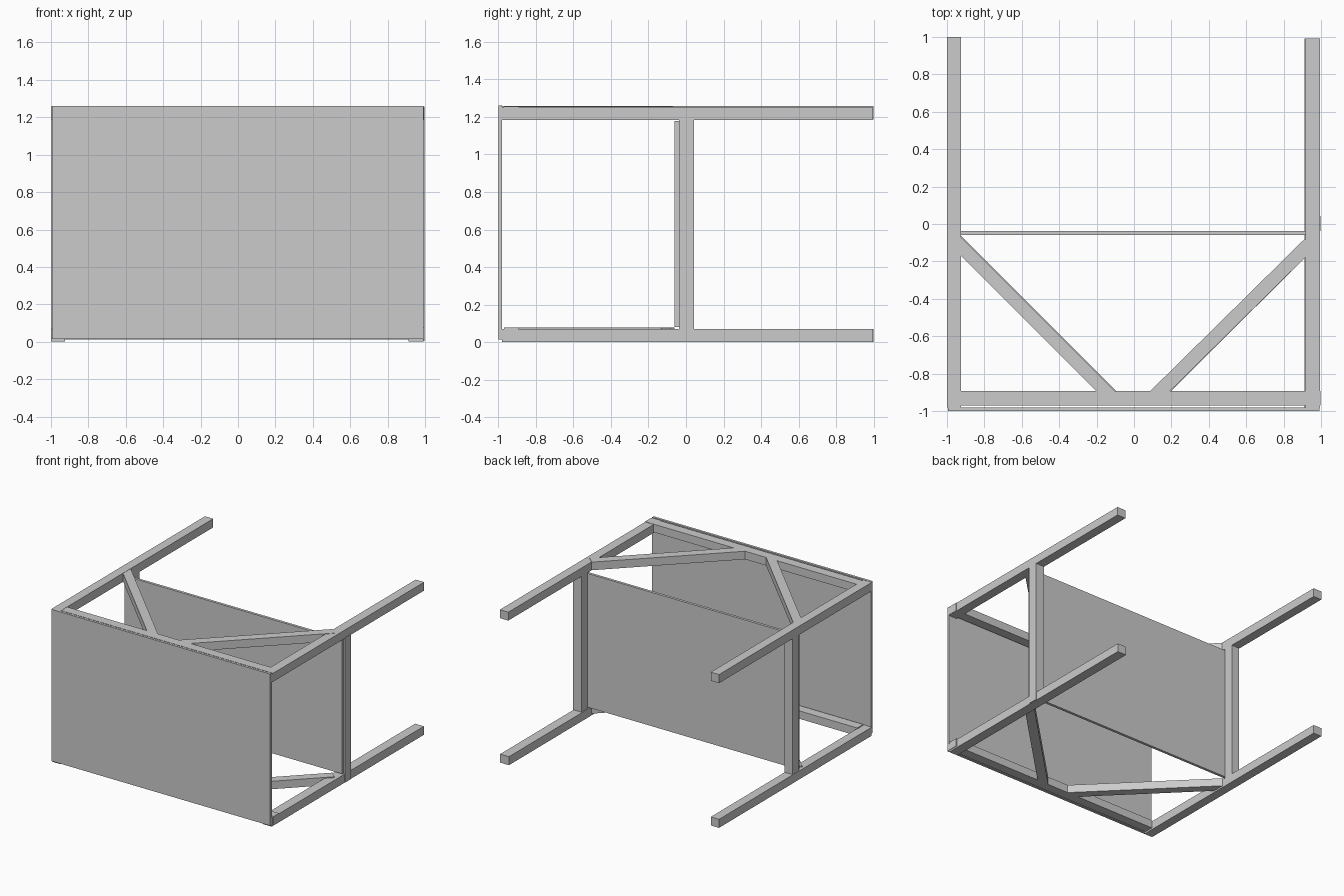
import bpy, bmesh

if "Cube" in bpy.data.objects:
    bpy.data.objects.remove(bpy.data.objects["Cube"])


def prism(name, outline, z0, z1):
    """Extrude an xy outline (counter-clockwise) from z0 to z1."""
    bm = bmesh.new()
    face = bm.faces.new([bm.verts.new((x, y, z0)) for x, y in outline])
    ext = bmesh.ops.extrude_face_region(bm, geom=[face])["geom"]
    verts = [g for g in ext if isinstance(g, bmesh.types.BMVert)]
    bmesh.ops.translate(bm, verts=verts, vec=(0, 0, z1 - z0))
    bmesh.ops.recalc_face_normals(bm, faces=bm.faces)
    mesh = bpy.data.meshes.new(name)
    bm.to_mesh(mesh)
    bm.free()
    obj = bpy.data.objects.new(name, mesh)
    bpy.context.collection.objects.link(obj)
    return obj


def box(name, x0, x1, y0, y1, z0, z1):
    return prism(name, [(x0, y0), (x1, y0), (x1, y1), (x0, y1)], z0, z1)


# Table top standing upright at the front
box("table_top", -0.995, 0.993, -1.0, -0.98, 0.015, 1.26)

# Shelf panel between the cross posts
box("shelf", -0.99, 0.985, -0.06, -0.038, 0.08, 1.178)

# Four long legs, lying along y
box("left_lower_leg", -1.0, -0.925, -0.98, 1.0, 0.0, 0.07)
box("right_lower_leg", 0.912, 0.992, -0.98, 0.993, 0.0, 0.07)
box("left_upper_leg", -1.0, -0.925, -0.98, 1.0, 1.187, 1.258)
box("right_upper_leg", 0.918, 0.995, -0.98, 0.993, 1.185, 1.254)

# Cross posts joining lower and upper legs
box("left_cross_post", -0.998, -0.925, -0.037, 0.042, 0.06, 1.19)
box("right_cross_post", 0.92, 0.998, -0.037, 0.042, 0.003, 1.19)

for level, z0, z1 in (("lower", 0.013, 0.078), ("upper", 1.19, 1.2565)):
    # Apron rail behind the table top
    box(level + "_apron", -0.93, 0.997, -0.97, -0.892, z0, z1)
    # Diagonal braces from apron to legs, mitred at the apron
    d = 0.006 if level == "lower" else 0.0
    prism(level + "_left_brace",
          [(-0.20 + d, -0.895), (-0.10 + d, -0.895),
           (-0.935 + d, -0.06), (-0.985 + d, -0.11)], z0, z1)
    prism(level + "_right_brace",
          [(0.085 + d, -0.895), (0.19 + d, -0.895),
           (0.965, -0.13), (0.912, -0.08)], z0, z1)
